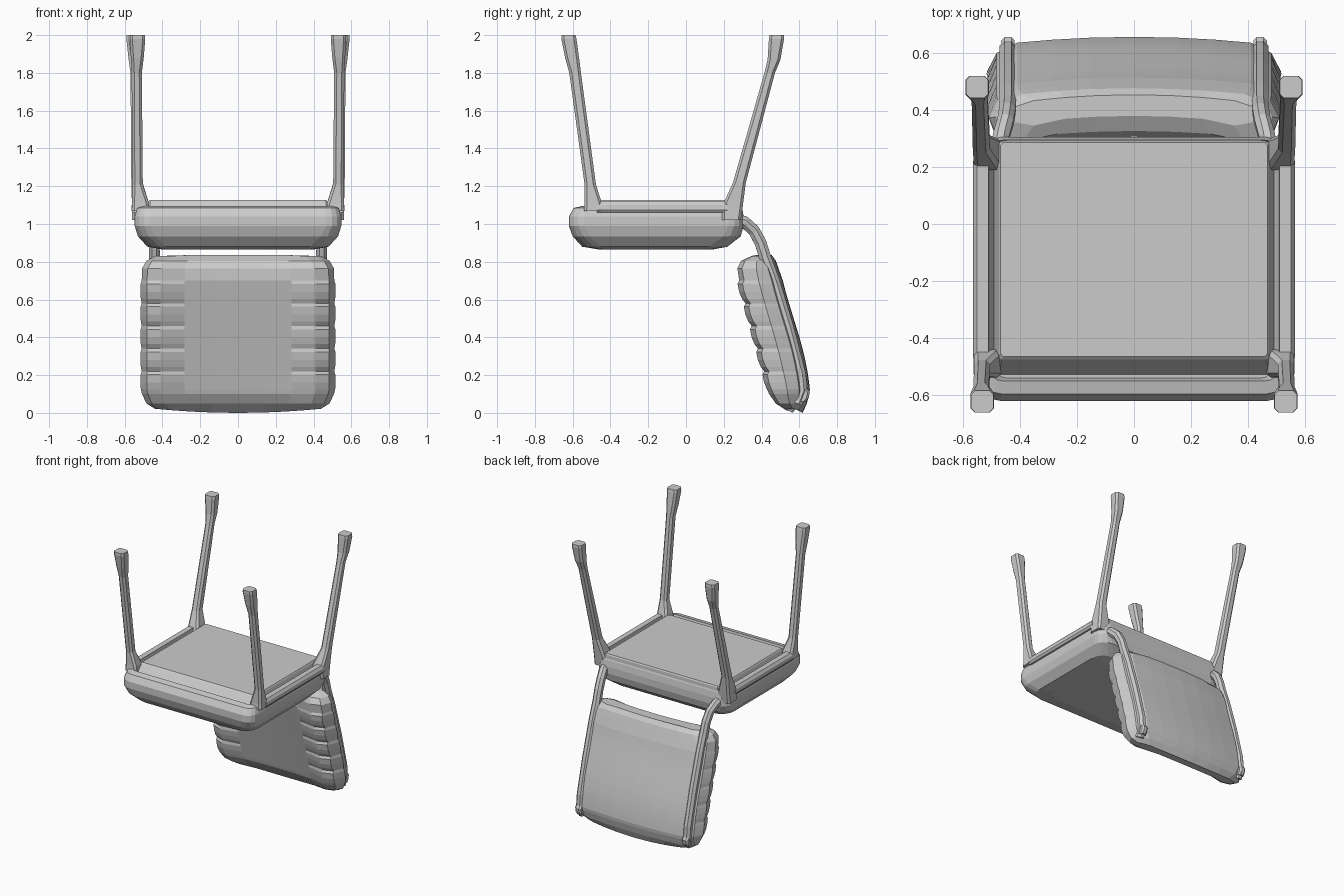
import bpy, bmesh, math
from mathutils import Vector

if "Cube" in bpy.data.objects:
    bpy.data.objects.remove(bpy.data.objects["Cube"])


def loft(name, rings):
    """Skin a list of equal-length point rings and cap both ends."""
    bm = bmesh.new()
    rows = [[bm.verts.new(p) for p in r] for r in rings]
    n = len(rows[0])
    for a, b in zip(rows, rows[1:]):
        for i in range(n):
            j = (i + 1) % n
            bm.faces.new((a[i], a[j], b[j], b[i]))
    bm.faces.new(rows[0][::-1])
    bm.faces.new(rows[-1])
    bmesh.ops.recalc_face_normals(bm, faces=bm.faces)
    me = bpy.data.meshes.new(name)
    bm.to_mesh(me)
    bm.free()
    ob = bpy.data.objects.new(name, me)
    bpy.context.collection.objects.link(ob)
    return ob


def rounded(hx, y0, y1, r, z, cx=0.0, steps=4):
    """Horizontal rounded rectangle."""
    pts = []
    for k, (sx, y) in enumerate(((1, y1 - r), (-1, y1 - r), (-1, y0 + r), (1, y0 + r))):
        for i in range(steps + 1):
            a = math.pi / 2 * (k + i / steps)
            pts.append((cx + sx * (hx - r) + r * math.cos(a), y + r * math.sin(a), z))
    return pts


def tube(name, path, rx, ry, sides=8):
    """Tube whose path lies in a plane of roughly constant x."""
    path = [Vector(p) for p in path]
    rings = []
    for i, p in enumerate(path):
        t = (path[min(i + 1, len(path) - 1)] - path[max(i - 1, 0)]).normalized()
        v = t.cross(Vector((1, 0, 0))).normalized()
        u = v.cross(t)
        rings.append([p + u * rx * math.cos(a) + v * ry * math.sin(a)
                      for a in (2 * math.pi * (k + .5) / sides for k in range(sides))])
    return loft(name, rings)


# Seat cushion: padded body with a lip round a shallow trough
loft("seat_cushion", [rounded(*r) for r in (
    (.40, -.46, .14, .10, .865),
    (.48, -.55, .22, .10, .88),
    (.53, -.60, .29, .09, .935),
    (.547, -.62, .305, .08, .99),
    (.547, -.62, .305, .08, 1.04),
    (.535, -.595, .298, .07, 1.085),
    (.51, -.55, .294, .05, 1.095),
    (.485, -.54, .292, .04, 1.05))])

# Base panel under the seat
loft("seat_base_panel", [rounded(*r, steps=1) for r in (
    (.495, -.535, .292, .02, 1.04),
    (.474, -.475, .29, .01, 1.118),
    (.468, -.465, .285, .01, 1.127))])

# Backrest stations: z, front y, back y, half width, side pleat bulge
BACK = [(.022, .53, .60, .44, 0), (.05, .475, .622, .485, 0), (.10, .44, .635, .508, 0)]
z0, z1, pleats = .10, .70, 5
for k in range(pleats):
    for f, bulge in ((.2, .004), (.5, .009), (.85, .006), (1.0, -.008)):
        t = (k + f) / pleats
        BACK.append((z0 + (z1 - z0) * t, .435 - .165 * t + .004,
                     .64 - .145 * t + .03 * math.sin(math.pi * t) * (1 - t),
                     .513, bulge))
BACK += [(.765, .272, .472, .508, 0), (.805, .292, .458, .485, 0), (.83, .345, .435, .44, 0)]

FX = (-.94, -.8, -.55, -.3, 0, .3, .55, .8, .94)
rings = []
for z, yf, yb, w, bulge in BACK:
    d = yb - yf

    def sag(f):
        return z - (.022 * (1 - f * f) if z < .03 else 0) + (.006 if z > .82 and abs(f) < .6 else 0)
    ring = []
    for f in FX:                       # padded front wings, slightly hollow middle
        y = yf - bulge if abs(f) > .7 else yf + .034 * (1 - f * f)
        ring.append((f * w, y + (.12 * d if abs(f) > .9 else 0), sag(f)))
    ring.append((w + bulge * .4, yf + .5 * d, z))
    for f in reversed(FX):             # gently bowed back
        ring.append((f * w, yb - .014 + .032 * (1 - f * f) - (.14 * d if abs(f) > .9 else 0), sag(f)))
    ring.append((-w - bulge * .4, yf + .5 * d, z))
    rings.append(ring)
loft("backrest", rings)

for s, side in ((1, "right"), (-1, "left")):
    # Front leg with flared foot
    loft(f"front_leg_{side}", [rounded(hx, y - hy, y + hy, .014, z, s * x, 1)
         for x, y, z, hx, hy in (
             (.515, -.49, 1.07, .048, .05), (.517, -.492, 1.115, .044, .045),
             (.532, -.507, 1.21, .028, .03), (.536, -.587, 1.80, .027, .031),
             (.533, -.603, 1.88, .034, .037), (.532, -.62, 1.98, .041, .04),
             (.532, -.622, 2.0, .039, .038))])

    # Rear leg with flared foot
    loft(f"rear_leg_{side}", [rounded(hx, y - hy, y + hy, .014, z, s * x, 1)
         for x, y, z, hx, hy in (
             (.513, .24, 1.02, .048, .05), (.513, .245, 1.09, .048, .055),
             (.535, .283, 1.22, .03, .034), (.541, .443, 1.80, .028, .028),
             (.545, .466, 1.87, .034, .034), (.55, .479, 1.98, .041, .04),
             (.55, .48, 2.0, .039, .038))])

    # Side rail joining the legs
    loft(f"side_rail_{side}", [[(s * x, y, z) for x, z in (
        (.50, 1.06), (.555, 1.06), (.565, 1.075), (.563, 1.10),
        (.55, 1.118), (.51, 1.118))] for y in (-.47, .22)])

    # Back upright: bends off the seat and sinks into the backrest shell
    tube(f"back_upright_{side}", [(s * x, y, z) for x, y, z in (
        (.475, .25, 1.03), (.465, .31, 1.01), (.45, .36, .965), (.444, .395, .90),
        (.442, .42, .82), (.442, .464, .70), (.442, .54, .45),
        (.442, .604, .20), (.442, .612, .12), (.442, .585, .05))], .031, .034)

    # Clamp near the tip of the upright
    loft(f"upright_clamp_{side}", [rounded(.024, .59, y1, .012, z, s * .442, 1)
         for y1, z in ((.635, .06), (.65, .08), (.655, .11), (.64, .13))])
